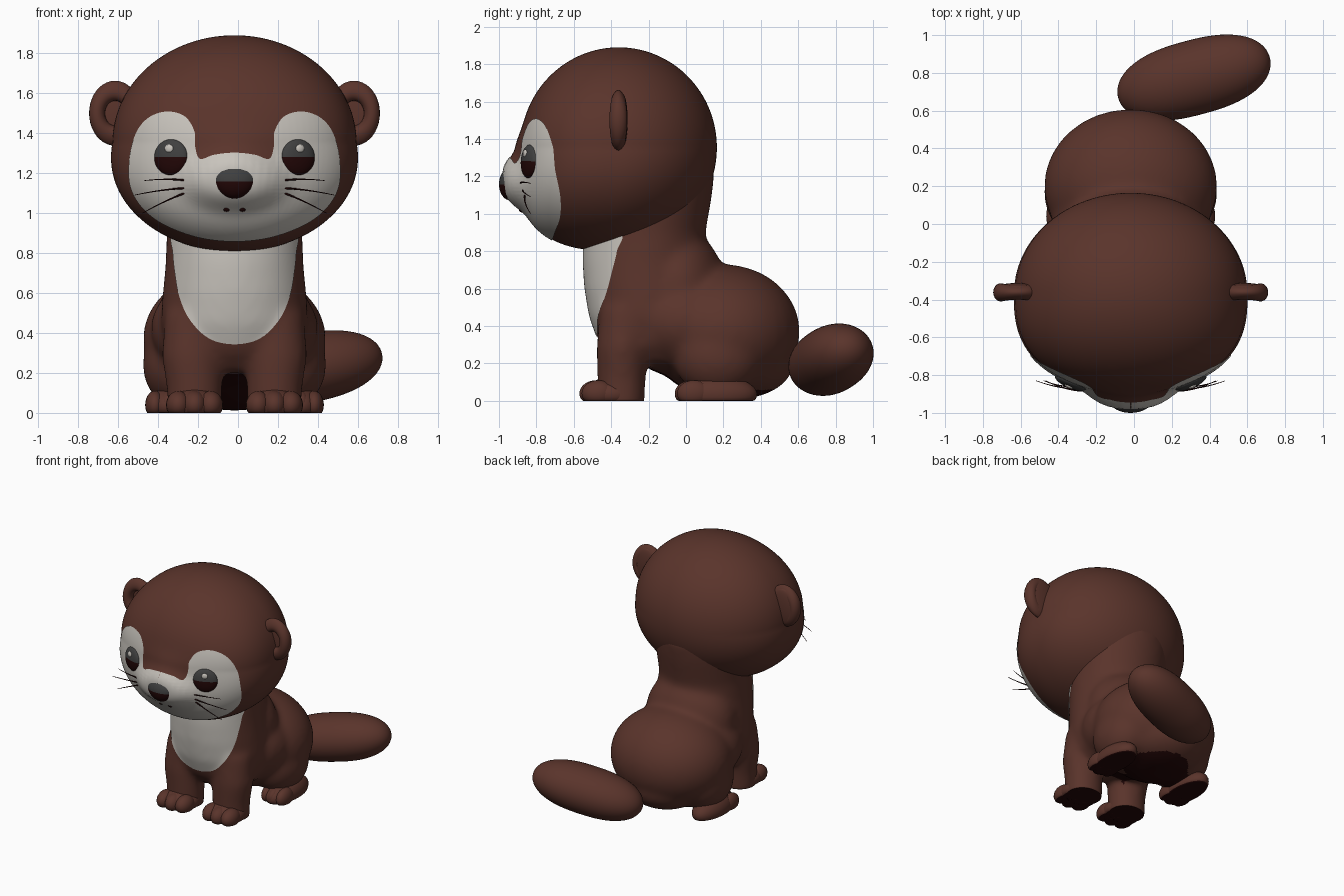
import bpy, bmesh, math
from mathutils import Matrix, Vector, Euler
from mathutils.bvhtree import BVHTree

if "Cube" in bpy.data.objects:
    bpy.data.objects.remove(bpy.data.objects["Cube"])

X0 = -0.0175  # small sideways offset of the whole figure


def material(name, rgb):
    m = bpy.data.materials.new(name)
    m.diffuse_color = (*rgb, 1)
    m.use_nodes = True
    m.node_tree.nodes["Principled BSDF"].inputs["Base Color"].default_value = m.diffuse_color
    return m


BROWN = material("brown fur", (0.102, 0.034, 0.024))
CREAM = material("cream fur", (0.58, 0.55, 0.505))
GREY = material("charcoal", (0.05, 0.05, 0.05))
DARK = material("dark maroon", (0.016, 0.002, 0.002))


def make(name, bm, mats, rule=None):
    bm.normal_update()
    for f in bm.faces:
        f.smooth = True
        if rule:
            f.material_index = rule(f)
    me = bpy.data.meshes.new(name)
    bm.to_mesh(me)
    bm.free()
    for m in mats:
        me.materials.append(m)
    ob = bpy.data.objects.new(name, me)
    ob.location.x = X0
    bpy.context.collection.objects.link(ob)
    return ob


def ball(bm, c, r, rot=None, seg=32, rings=20):
    return bmesh.ops.create_uvsphere(
        bm, u_segments=seg, v_segments=rings, radius=1,
        matrix=Matrix.LocRotScale(Vector(c), rot, Vector(r)))["verts"]


def loft(bm, rings, n=40):
    # rings: (z, x centre, y centre, x radius, y radius)
    rows = []
    for z, cx, cy, rx, ry in rings:
        rows.append([bm.verts.new((cx + rx * math.cos(2 * math.pi * i / n),
                                   cy + ry * math.sin(2 * math.pi * i / n), z)) for i in range(n)])
    for a, b in zip(rows, rows[1:]):
        for i in range(n):
            j = (i + 1) % n
            bm.faces.new((a[i], a[j], b[j], b[i]))
    bm.faces.new(rows[0][::-1])
    bm.faces.new(rows[-1])


def surface(ob):
    return BVHTree.FromPolygons([v.co for v in ob.data.vertices],
                                [p.vertices[:] for p in ob.data.polygons])


def project(tree, x, z):
    p, n, *_ = tree.ray_cast(Vector((x, -2, z)), Vector((0, 1, 0)))
    if p is None:
        p, n, *_ = tree.find_nearest(Vector((x, -0.6, z)))
    return p, n


def patch(name, half, centre, tree, mat, lift=0.005, rings=26, steps=10):
    # mirrored colour plate, laid on the surface from a half outline in x, z
    pts = [Vector((-half[1][0], half[1][1]))] + [Vector(p) for p in half] \
        + [Vector((-half[-2][0], half[-2][1]))]
    line = []
    for i in range(1, len(pts) - 2):
        a, b, c, d = pts[i - 1:i + 3]
        for k in range(steps):
            t = k / steps
            line.append(0.5 * (2 * b + (c - a) * t + (2 * a - 5 * b + 4 * c - d) * t * t
                               + (3 * b - a - 3 * c + d) * t ** 3))
    end, start = pts[-2], pts[1]
    line += [end.lerp(start, k / 24) for k in range(24)]
    bm = bmesh.new()
    mid = Vector(centre)
    for s in (1, -1):
        def vert(q):
            p, n = project(tree, q.x, q.y)
            p = p + n * lift
            return bm.verts.new((s * p.x, p.y, p.z))
        core = vert(mid)
        last = None
        for r in range(1, rings + 1):
            row = [vert(mid.lerp(q, r / rings)) for q in line]
            for i in range(len(row)):
                j = (i + 1) % len(row)
                if last:
                    bm.faces.new((last[i], last[j], row[j], row[i]))
                else:
                    bm.faces.new((core, row[j], row[i]))
            last = row
    bmesh.ops.remove_doubles(bm, verts=bm.verts[:], dist=0.0005)
    bmesh.ops.recalc_face_normals(bm, faces=bm.faces[:])
    if sum(f.normal.y * f.calc_area() for f in bm.faces) > 0:
        bmesh.ops.reverse_faces(bm, faces=bm.faces[:])
    return make(name, bm, [mat])


# Head: a sphere with full cheeks, a forward jaw, a brow and a muzzle bump
bm = bmesh.new()
for vert in ball(bm, (0, 0, 0), (1, 1, 1), seg=112, rings=80):
    u, v, w = vert.co
    t, f = max(0, -w), max(0, -v)
    x = 0.61 * u * (1 + 0.2 * f ** 1.5) * (1 + 0.085 * (1 - (1 - t) ** 2))
    y = -0.36 + 0.525 * v - 0.2 * t ** 1.5 * (0.5 - 0.5 * v)
    z = 1.355 + (0.535 if w > 0 else 0.55) * w
    if v < 0:
        y -= 0.08 * math.exp(-((x / 0.24) ** 2 + ((z - 1.165) / 0.135) ** 2) ** 2)
        y -= 0.028 * math.exp(-(x / 0.2) ** 2 - ((z - 1.34) / 0.09) ** 2)
    vert.co = (x, y, z)
head = make("head", bm, [BROWN])
head_tree = surface(head)

# Face mask
patch("face_mask", [(0, 1.3), (0.1, 1.29), (0.17, 1.27), (0.195, 1.33), (0.2, 1.41),
                    (0.25, 1.485), (0.34, 1.507), (0.43, 1.475), (0.49, 1.4), (0.522, 1.28),
                    (0.52, 1.14), (0.46, 1.03), (0.35, 0.945), (0.18, 0.882), (0, 0.862)],
      (0.28, 1.12), head_tree, CREAM)

# Body: neck, rump, thighs and front legs fused into one smooth skin
bm = bmesh.new()
loft(bm, [(0.2, 0, -0.14, 0.27, 0.24), (0.3, 0, -0.18, 0.34, 0.28), (0.45, 0, -0.2, 0.37, 0.315),
          (0.6, 0, -0.21, 0.36, 0.33), (0.75, 0, -0.22, 0.345, 0.33), (0.9, 0, -0.22, 0.34, 0.325),
          (1.1, 0, -0.185, 0.35, 0.325), (1.25, 0, -0.175, 0.36, 0.33)])
ball(bm, (0, 0.2, 0.37), (0.46, 0.41, 0.36))
ball(bm, (0, 0.28, 0.21), (0.32, 0.3, 0.2))
ball(bm, (0, -0.05, 0.6), (0.36, 0.26, 0.33))
ball(bm, (0, 0.0, 0.42), (0.42, 0.36, 0.3))
for s in (1, -1):
    ball(bm, (s * 0.27, 0.17, 0.24), (0.19, 0.24, 0.22))
    loft(bm, [(-0.05, s * 0.2, -0.345, 0.135, 0.125), (0.12, s * 0.2, -0.345, 0.14, 0.13),
              (0.28, s * 0.21, -0.34, 0.155, 0.14), (0.5, s * 0.2, -0.31, 0.15, 0.15)], 28)
raw = make("body_base", bm, [BROWN])
mod = raw.modifiers.new("fuse", "REMESH")
mod.mode, mod.voxel_size = "VOXEL", 0.018
mod = raw.modifiers.new("soften", "SMOOTH")
mod.factor, mod.iterations = 0.5, 26
deps = bpy.context.evaluated_depsgraph_get()
skin = bpy.data.meshes.new_from_object(raw.evaluated_get(deps))
bm = bmesh.new()
bm.from_mesh(skin)
bpy.data.objects.remove(raw)
for v in bm.verts:
    v.co.z = max(v.co.z, 0)


def underside(f):
    c = f.calc_center_median()
    belly = abs(c.x) < 0.1 and c.z < 0.2 and -0.25 < c.y < 0.1
    return int(belly or (f.normal.z < -0.85 and c.z < 0.06))


body = make("body", bm, [BROWN, DARK], underside)

# Chest bib
patch("chest_bib", [(0, 0.92), (0.16, 0.92), (0.305, 0.9), (0.305, 0.8), (0.295, 0.7), (0.275, 0.59),
                    (0.225, 0.47), (0.13, 0.375), (0, 0.345)],
      (0.13, 0.66), surface(body), CREAM)

# Feet with three toes and dark soles
for label, x, y, w, l, h, toe in (("front_foot", 0.2, -0.4, 0.14, 0.15, 0.125, -0.48),
                                  ("hind_foot", 0.335, 0.16, 0.11, 0.22, 0.135, 0.03)):
    for s, side in ((1, "left"), (-1, "right")):
        bm = bmesh.new()
        ball(bm, (s * x, y, 0.035), (w, l, h - 0.035))
        for k in (-1, 0, 1):
            ball(bm, (s * x + k * w * 0.58, toe + 0.012 * abs(k), 0.04),
                 (w * 0.44, 0.09, 0.07), None, 20, 14)
        for v in bm.verts:
            v.co.z = max(v.co.z, 0)
        make(f"{label}_{side}", bm, [BROWN, DARK], lambda f: int(f.normal.z < -0.8))

# Tail: a blunt, thick paddle
bm = bmesh.new()
lie = Matrix.LocRotScale(Vector((0.335, 0.775, 0.22)),
                         Euler((0, math.radians(-10), math.radians(15))), None)
for v in ball(bm, (0, 0, 0), (1, 1, 1), None, 48, 32):
    a, b, c = v.co.z, v.co.x, v.co.y
    r = math.sqrt(max(1e-9, 1 - a * a))
    fat = max(0, 1 - abs(a) ** 2.5) ** 0.48 / r if r > 1e-3 else 0
    v.co = lie @ Vector((0.42 * a, 0.198 * b * fat, 0.175 * c * fat))
make("tail", bm, [BROWN])

# Ears, eyes and mouth dots on both sides
for s, side in ((1, "left"), (-1, "right")):
    bpy.ops.mesh.primitive_torus_add(major_segments=40, minor_segments=18, major_radius=0.09,
                                     minor_radius=0.04, location=(s * 0.598 + X0, -0.362, 1.5),
                                     rotation=(math.pi / 2, 0, 0))
    rim = bpy.context.object
    rim.name = f"ear_rim_{side}"
    for v in rim.data.vertices:
        v.co.z *= 1.2 * (1 - 0.45 * (v.co.y / 0.13) ** 2)
        v.co.y *= 1.25
    rim.data.materials.append(BROWN)
    rim.data.polygons.foreach_set("use_smooth", [True] * len(rim.data.polygons))
    bm = bmesh.new()
    ball(bm, (s * 0.598, -0.338, 1.5), (0.115, 0.026, 0.14))
    make(f"ear_back_{side}", bm, [BROWN])

    p, n = project(head_tree, s * 0.318, 1.28)
    turn = n.to_track_quat("-Y", "Z")
    place = Matrix.LocRotScale(p, turn, None)
    bm = bmesh.new()
    ball(bm, (0, 0, 0), (0.09, 0.032, 0.09))
    ob = make(f"eye_{side}", bm, [DARK, GREY], lambda f: int(f.calc_center_median().z > 0))
    ob.data.transform(place)
    bm = bmesh.new()
    ball(bm, (0, -0.027, 0.042), (0.023, 0.009, 0.021), None, 16, 10)
    ob = make(f"eye_highlight_{side}", bm, [CREAM])
    ob.data.transform(place)

    p, n = project(head_tree, s * 0.04, 1.02)
    bm = bmesh.new()
    ball(bm, p, (0.017, 0.011, 0.016), n.to_track_quat("-Y", "Z"), 16, 10)
    make(f"mouth_dot_{side}", bm, [DARK])

# Nose: wider at the top, lighter upper half
bm = bmesh.new()
for v in ball(bm, (0, -0.94, 1.158), (0.108, 0.06, 0.086)):
    v.co.x *= 1 + 0.15 * (v.co.z - 1.158) / 0.086
make("nose", bm, [DARK, GREY], lambda f: int(f.calc_center_median().z > 1.158))

# Whiskers
cu = bpy.data.curves.new("whiskers", "CURVE")
cu.dimensions, cu.bevel_depth, cu.bevel_resolution = "3D", 0.005, 2
for s in (1, -1):
    for z0, x1, z1 in ((1.165, 0.45, 1.163), (1.125, 0.5, 1.09), (1.1, 0.46, 1.0)):
        p, _ = project(head_tree, s * 0.25, z0)
        sp = cu.splines.new("POLY")
        sp.points.add(8)
        for i, pt in enumerate(sp.points):
            t = i / 8
            pt.co = (s * (0.25 + (x1 - 0.25) * t), p.y + (-0.83 - p.y) * t - 0.05 * t * (1 - t),
                     z0 + (z1 - z0) * t + 0.02 * t * (1 - t), 1)
            pt.radius = 1 - 0.7 * t
cu.materials.append(DARK)
whiskers = bpy.data.objects.new("whiskers", cu)
whiskers.location.x = X0
bpy.context.collection.objects.link(whiskers)
